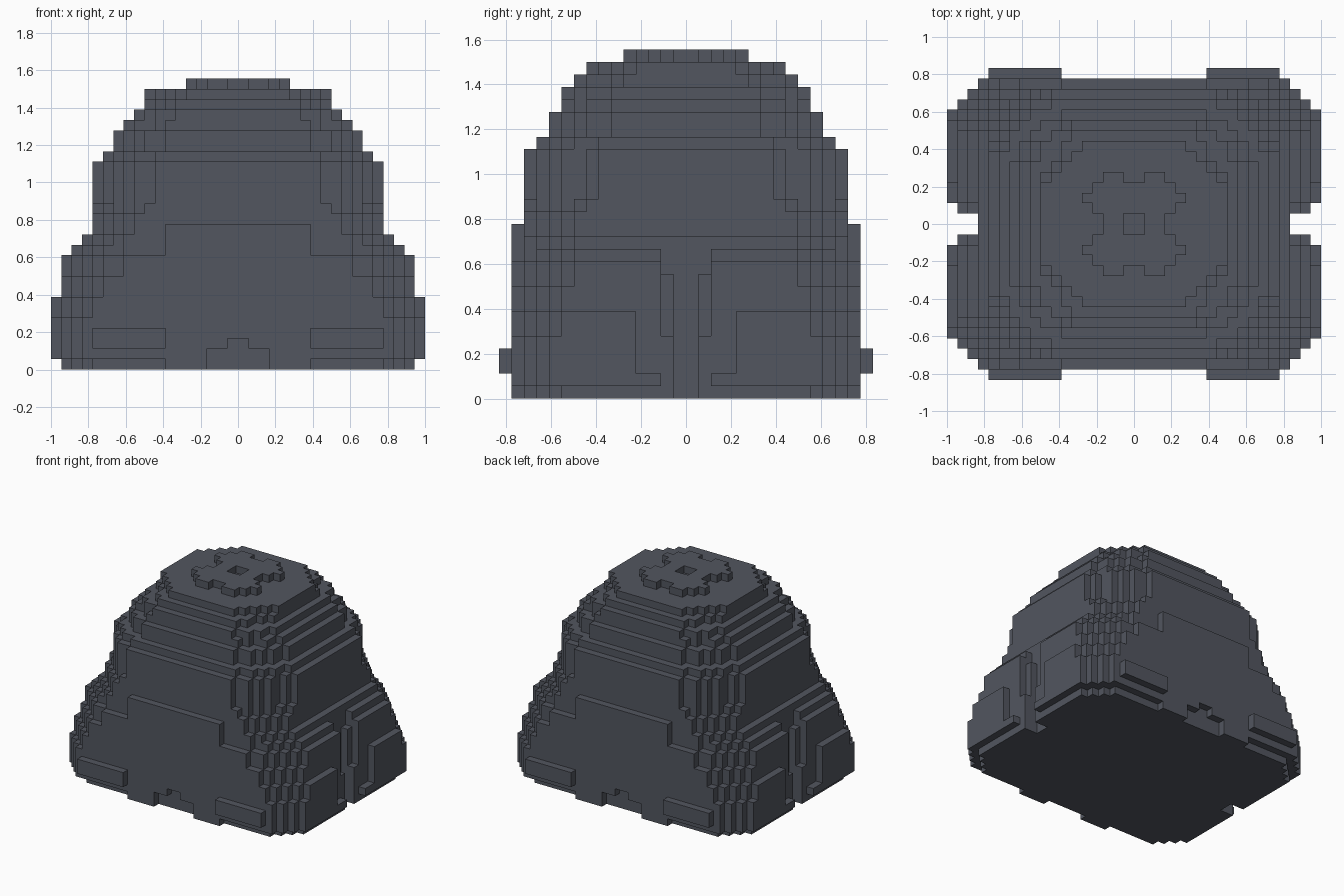
import bpy
import bmesh
from mathutils import Vector

if "Cube" in bpy.data.objects:
    bpy.data.objects.remove(bpy.data.objects["Cube"], do_unlink=True)

U = 1 / 18  # edge length of one block

# Single slate grey material
slate = bpy.data.materials.new("slate_grey")
slate.use_nodes = True
COLOUR = (0.085, 0.093, 0.115, 1)
slate.diffuse_color = COLOUR
bsdf = slate.node_tree.nodes["Principled BSDF"]
bsdf.inputs["Base Color"].default_value = COLOUR
bsdf.inputs["Roughness"].default_value = 0.8


def box(x0, x1, y0, y1, z0, z1):
    """Block cells of a box in the positive quarter."""
    return {(x, y, z) for x in range(x0, x1) for y in range(y0, y1) for z in range(z0, z1)}


def tier(z0, z1, steps):
    """One tier whose rounded corner is a staircase of (half width, half depth)."""
    return set().union(*(box(0, hx, 0, hy, z0, z1) for hx, hy in steps))


def build(name, quarter):
    """Mirror the quarter over x and y, and skin its outside faces."""
    cells = {(x if sx else -1 - x, y if sy else -1 - y, z)
             for x, y, z in quarter for sx in (0, 1) for sy in (0, 1)}
    bm = bmesh.new()
    corners = {}

    def vert(p):
        if p not in corners:
            corners[p] = bm.verts.new(Vector(p) * U)
        return corners[p]

    for cell in cells:
        for axis in range(3):
            b, c = (axis + 1) % 3, (axis + 2) % 3
            for side in (0, 1):
                beside = list(cell)
                beside[axis] += 2 * side - 1
                if tuple(beside) in cells:
                    continue
                loop = []
                for db, dc in ((0, 0), (1, 0), (1, 1), (0, 1)):
                    p = list(cell)
                    p[axis] += side
                    p[b] += db
                    p[c] += dc
                    loop.append(vert(tuple(p)))
                bm.faces.new(loop if side else loop[::-1])
    # Merge flat areas into clean faces
    bmesh.ops.dissolve_limit(bm, angle_limit=0.01, verts=bm.verts[:], edges=bm.edges[:])
    mesh = bpy.data.meshes.new(name)
    bm.to_mesh(mesh)
    bm.free()
    mesh.materials.append(slate)
    obj = bpy.data.objects.new(name, mesh)
    bpy.context.collection.objects.link(obj)
    return obj


# Wide lower body, tapering towards the shoulder
lower = set().union(
    tier(0, 1, [(7, 14), (13, 13), (14, 13), (15, 12), (16, 11), (17, 10)]),
    tier(1, 5, [(15, 14), (16, 13), (17, 12), (18, 11)]),
    tier(5, 7, [(14, 14), (15, 13), (16, 12), (17, 11), (18, 10)]),
    tier(7, 9, [(13, 14), (14, 13), (15, 12), (16, 11), (17, 10)]),
    tier(9, 11, [(11, 14), (13, 13), (14, 12), (15, 11), (16, 10), (17, 9)]),
    tier(11, 12, [(7, 14), (11, 13), (13, 12), (14, 11), (15, 10), (16, 9)]),
    tier(12, 13, [(7, 14), (11, 13), (12, 12), (13, 11), (14, 10), (15, 9)]),
    tier(13, 14, [(7, 14)]),
)
# Side grooves between the panels
lower -= box(15, 18, 0, 1, 0, 13)
lower -= box(15, 18, 1, 2, 10, 13)
lower -= box(16, 18, 1, 2, 5, 10)
lower -= box(17, 18, 1, 2, 0, 5)
lower -= box(17, 18, 2, 4, 2, 12)
# Small stepped recess at the foot of the front and back
lower -= box(0, 3, 13, 14, 0, 2)
lower -= box(0, 1, 13, 14, 2, 3)

# Domed upper body
upper = set().union(
    tier(13, 15, [(10, 13), (11, 12), (12, 11), (13, 10), (14, 9)]),
    tier(15, 16, [(9, 13), (10, 12), (11, 11), (12, 10), (13, 9), (14, 8)]),
    tier(16, 20, [(8, 13), (10, 12), (11, 11), (12, 10), (13, 8), (14, 7)]),
    tier(20, 21, [(8, 12), (10, 11), (11, 10), (12, 9), (13, 7)]),
    tier(21, 23, [(7, 11), (9, 10), (10, 9), (11, 8), (12, 6)]),
    tier(23, 24, [(7, 10), (8, 9), (10, 8), (11, 6)]),
    tier(24, 25, [(6, 10), (8, 9), (9, 8), (10, 6)]),
    tier(25, 26, [(6, 9), (7, 8), (8, 6), (9, 5)]),
    tier(26, 27, [(5, 8), (6, 7), (7, 6), (8, 5), (9, 4)]),
)

# Raised lobed ring with a square hole
ring = box(0, 3, 0, 4, 27, 28) | box(1, 3, 0, 5, 27, 28)
ring |= box(0, 4, 1, 4, 27, 28) | box(0, 5, 2, 3, 27, 28)
ring -= box(0, 1, 0, 1, 27, 28)

build("body", lower | upper)
build("top_ring", ring)
build("front_and_back_bumpers", box(7, 14, 14, 15, 2, 4))
